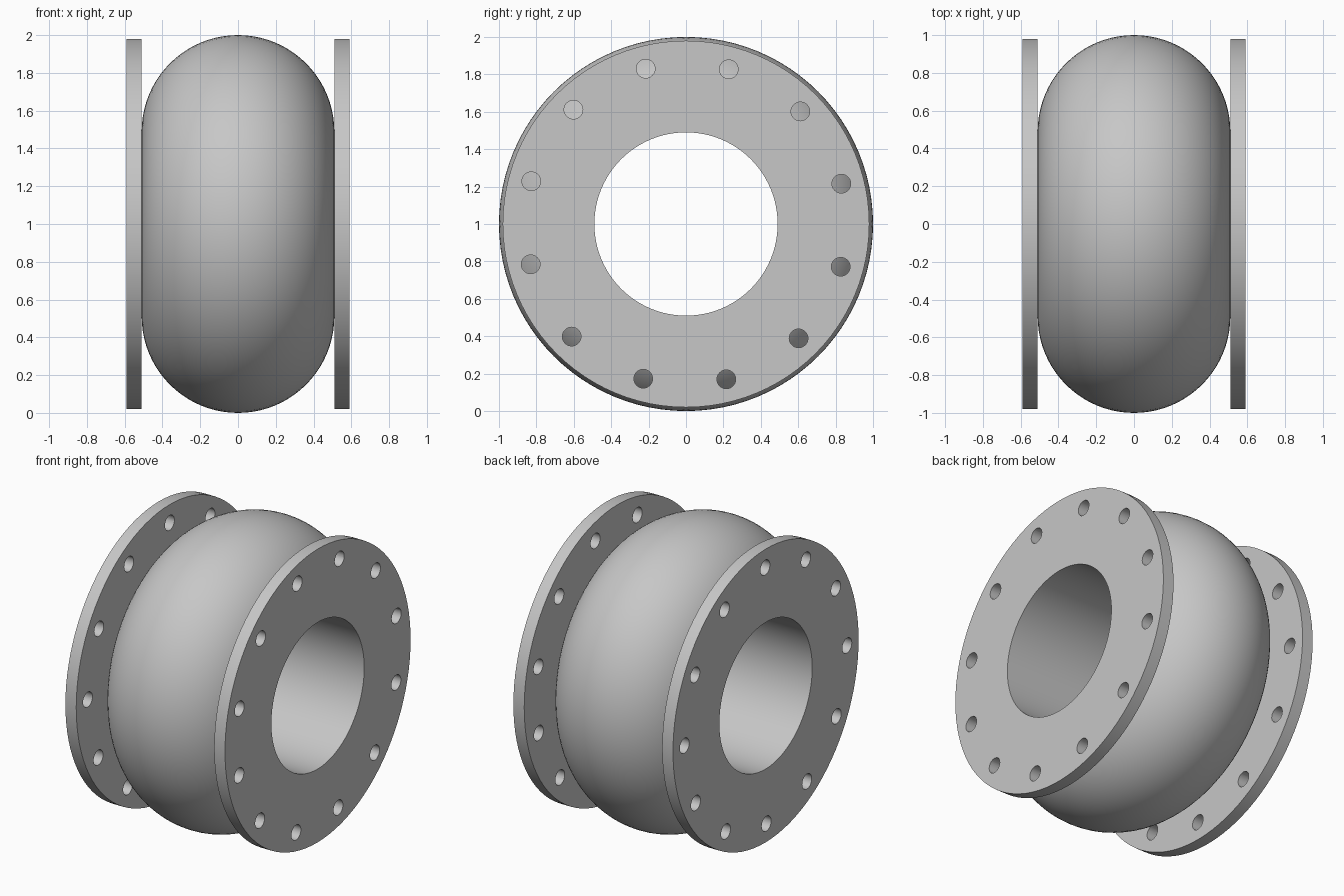
import bpy, bmesh
from math import sin, cos, pi, radians
from mathutils import Matrix

default = bpy.data.objects.get("Cube")
if default:
    bpy.data.objects.remove(default, do_unlink=True)

AXIS_Z = 1.0          # height of the pipe axis
BORE = 0.49           # bore radius
HALF = 0.51           # half width of the bellows
THICK = 0.08          # flange thickness
FLANGE_R = 0.98
BOLT_CIRCLE = 0.858
BOLT_R = 0.05

grey = bpy.data.materials.new("plain_grey")
grey.use_nodes = True
colour = (0.57, 0.57, 0.57, 1)
grey.diffuse_color = colour
grey.node_tree.nodes["Principled BSDF"].inputs["Base Color"].default_value = colour


def make_object(name, bm):
    bmesh.ops.recalc_face_normals(bm, faces=bm.faces)
    mesh = bpy.data.meshes.new(name)
    bm.to_mesh(mesh)
    bm.free()
    mesh.materials.append(grey)
    obj = bpy.data.objects.new(name, mesh)
    obj.location.z = AXIS_Z
    bpy.context.collection.objects.link(obj)
    return obj


def lathe(name, profile, steps=96):
    """Revolve a closed (x, radius) profile around the x axis."""
    bm = bmesh.new()
    verts = [bm.verts.new((x, 0, r)) for x, r in profile]
    edges = [bm.edges.new((v, verts[i - 1])) for i, v in enumerate(verts)]
    bmesh.ops.spin(bm, geom=verts + edges, axis=(1, 0, 0), cent=(0, 0, 0),
                   angle=2 * pi, steps=steps, use_merge=True)
    bmesh.ops.remove_doubles(bm, verts=bm.verts, dist=1e-5)
    return make_object(name, bm)


def smooth(obj):
    bpy.ops.object.select_all(action='DESELECT')
    obj.select_set(True)
    bpy.context.view_layer.objects.active = obj
    bpy.ops.object.shade_smooth_by_angle(angle=radians(30))


# Bulging bellows: half-round outside, straight bore inside
arc = [(-HALF * cos(pi * i / 40), BORE + HALF * sin(pi * i / 40)) for i in range(41)]
smooth(lathe("bellows", arc))


# Flange ring with twelve bolt holes
def flange(name, side, first_angle):
    inner, outer = side * HALF, side * (HALF + THICK)
    ring = lathe(name, [(inner, BORE), (inner, FLANGE_R), (outer, FLANGE_R), (outer, BORE)])

    bm = bmesh.new()
    for i in range(12):
        a = radians(first_angle + 30 * i)
        place = Matrix.Translation(((inner + outer) / 2, BOLT_CIRCLE * cos(a), BOLT_CIRCLE * sin(a)))
        bmesh.ops.create_cone(bm, cap_ends=True, segments=32, radius1=BOLT_R, radius2=BOLT_R,
                              depth=THICK * 2, matrix=place @ Matrix.Rotation(pi / 2, 4, 'Y'))
    cutter = make_object(name + "_hole_cutter", bm)
    cutter.hide_render = True

    cut = ring.modifiers.new("bolt_holes", 'BOOLEAN')
    cut.operation = 'DIFFERENCE'
    cut.solver = 'EXACT'
    cut.object = cutter
    bpy.context.view_layer.update()
    graph = bpy.context.evaluated_depsgraph_get()
    drilled = bpy.data.meshes.new_from_object(ring.evaluated_get(graph))
    ring.modifiers.clear()
    ring.data = drilled
    bpy.data.objects.remove(cutter, do_unlink=True)
    smooth(ring)


# The two bolt patterns are staggered by half a pitch
flange("left_flange", 1, 14.55)
flange("right_flange", -1, -0.45)
